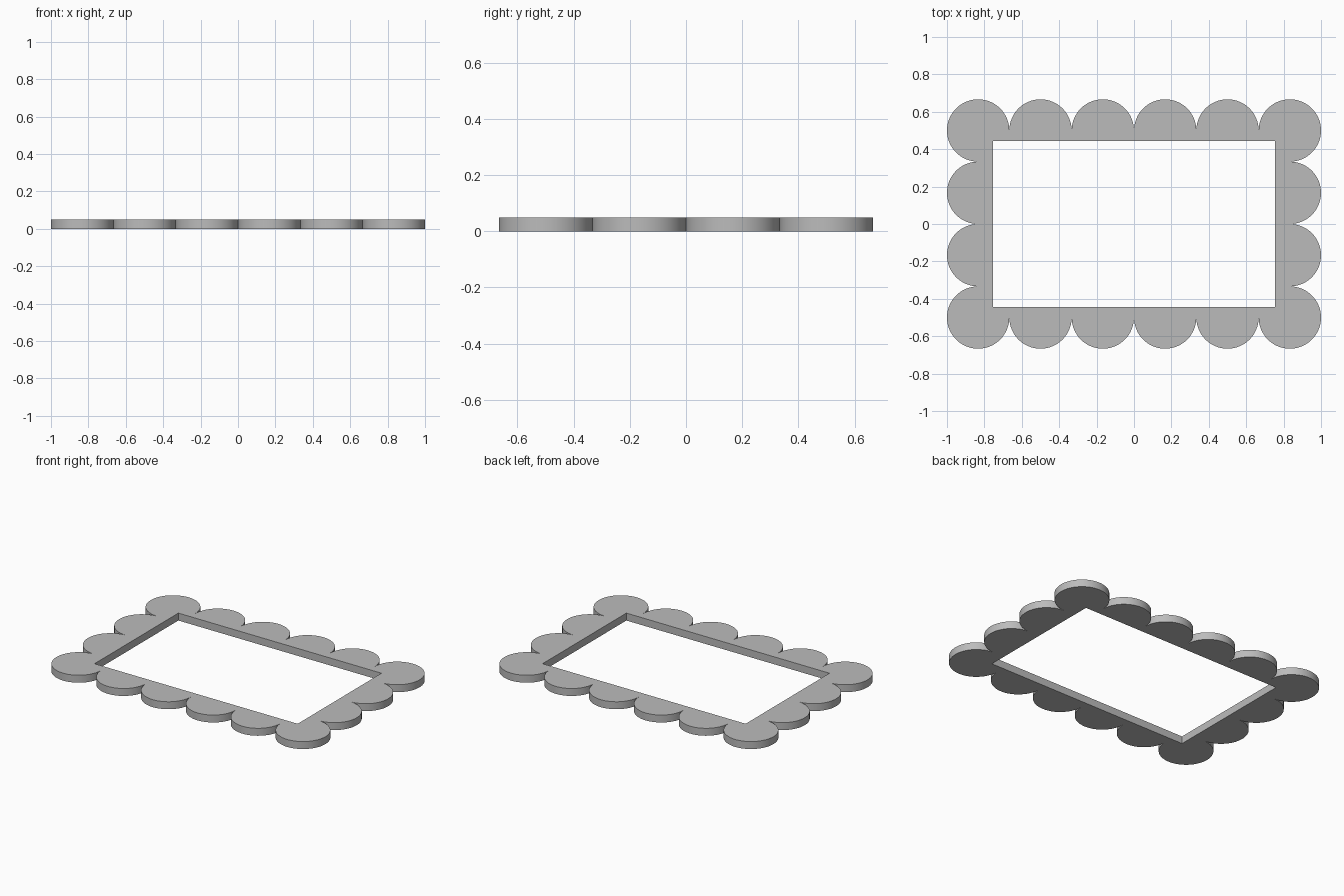
import bpy, bmesh, math

cube = bpy.data.objects.get("Cube")
if cube:
    bpy.data.objects.remove(cube, do_unlink=True)

R = 1 / 6            # scallop radius
COLS, ROWS = 6, 4    # scallops along each side
THICK = 0.05
HOLE_X, HOLE_Y = 0.755, 0.445
SEGMENTS = 16        # steps per quarter turn

grey = bpy.data.materials.new("plain grey")
grey.use_nodes = True
colour = (0.5, 0.5, 0.5, 1)
grey.diffuse_color = colour
grey.node_tree.nodes["Principled BSDF"].inputs["Base Color"].default_value = colour


def arc(cx, cy, start, quarters):
    """Clockwise arc points, leaving out the last one."""
    steps = quarters * SEGMENTS
    return [(cx + R * math.cos(start - i * math.pi / 2 / SEGMENTS),
             cy + R * math.sin(start - i * math.pi / 2 / SEGMENTS))
            for i in range(steps)]


def scalloped_outline():
    """Half circles along the sides and three-quarter circles at the corners."""
    points = []
    x, y = -(COLS - 1) * R, (ROWS - 1) * R
    dx, dy = 2 * R, 0
    angle = math.pi
    for count in (COLS, ROWS, COLS, ROWS):
        for i in range(1, count):
            x, y = x + dx, y + dy
            points += arc(x, y, angle, 3 if i == count - 1 else 2)
        dx, dy = dy, -dx
        angle -= math.pi / 2
    return points


def add_loop(bm, points):
    verts = [bm.verts.new((x, y, 0)) for x, y in points]
    return [bm.edges.new((v, verts[i - 1])) for i, v in enumerate(verts)]


# Flat frame with a rectangular opening, pulled up to its thickness
bm = bmesh.new()
hole = [(HOLE_X, HOLE_Y), (HOLE_X, -HOLE_Y), (-HOLE_X, -HOLE_Y), (-HOLE_X, HOLE_Y)]
edges = add_loop(bm, scalloped_outline()) + add_loop(bm, hole)
bmesh.ops.triangle_fill(bm, edges=edges, use_beauty=True)
result = bmesh.ops.extrude_face_region(bm, geom=bm.faces[:], use_keep_orig=True)
top = [g for g in result["geom"] if isinstance(g, bmesh.types.BMVert)]
bmesh.ops.translate(bm, verts=top, vec=(0, 0, THICK))
bmesh.ops.recalc_face_normals(bm, faces=bm.faces[:])

mesh = bpy.data.meshes.new("scalloped_frame")
bm.to_mesh(mesh)
bm.free()
mesh.materials.append(grey)
frame = bpy.data.objects.new("scalloped_frame", mesh)
bpy.context.collection.objects.link(frame)

# Smooth rims, crisp edges
bpy.ops.object.select_all(action='DESELECT')
frame.select_set(True)
bpy.context.view_layer.objects.active = frame
bpy.ops.object.shade_smooth_by_angle(angle=math.radians(30))
